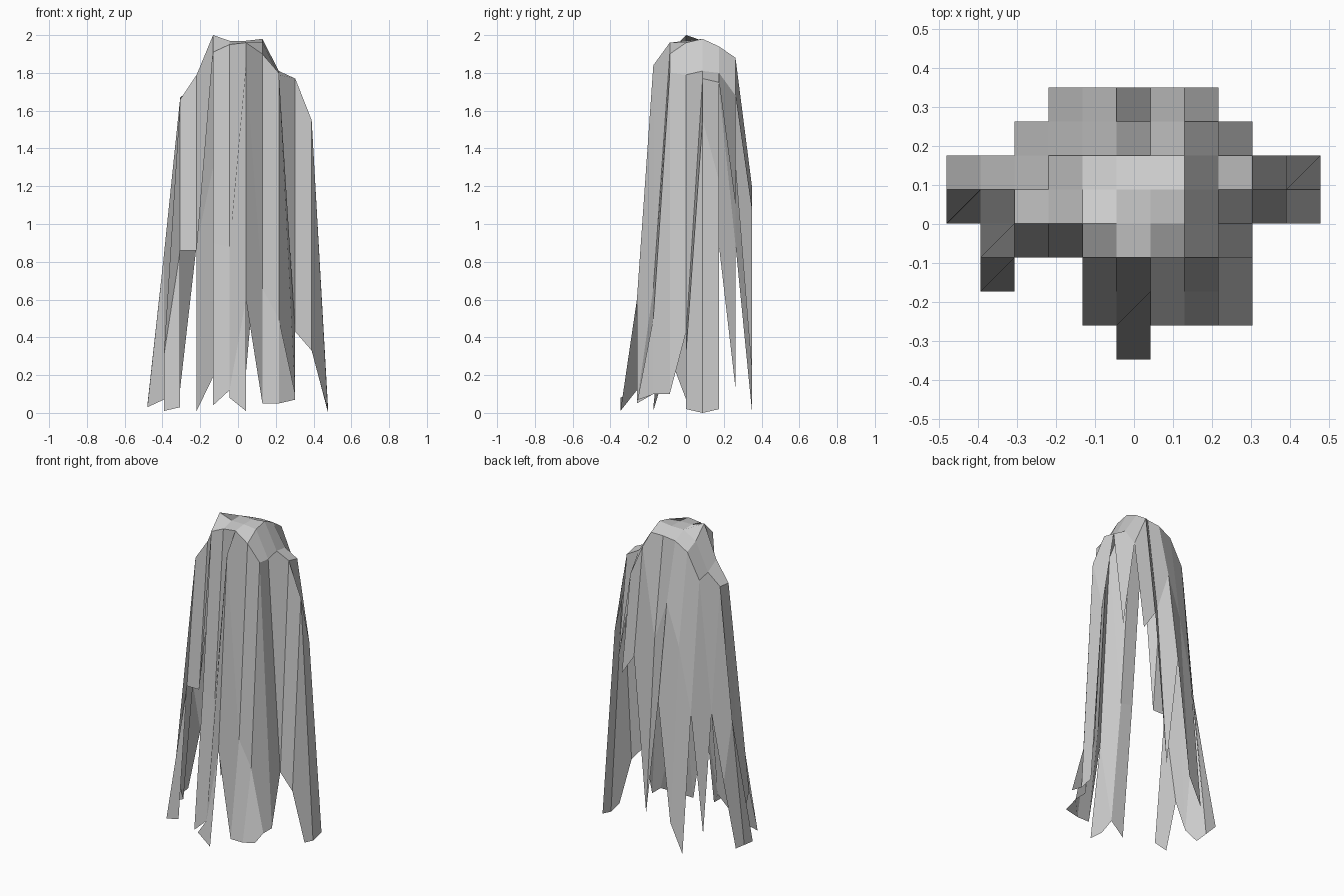
import bpy
import bmesh

cube = bpy.data.objects.get("Cube")
if cube:
    bpy.data.objects.remove(cube, do_unlink=True)

# Plain grey cloth
cloth = bpy.data.materials.new("grey cloth")
cloth.use_nodes = True
grey = (0.6, 0.6, 0.6, 1)
cloth.diffuse_color = grey
cloth.node_tree.nodes["Principled BSDF"].inputs["Base Color"].default_value = grey

# Square cloth weave, draped: each row runs left to right, rows run front to back
STEP = 0.087
X_START, Y_START = -0.48, -0.347
GAP = None

front_tip = (5, [0.08, 0.01])
front_hem = (4, [0.04, 0.12, 0.60, 0.05, 0.05, 0.07])
front_fold = (1, [0.01, 0.03, GAP, 0.90, 0.88, 1.84, 0.66, 0.50, 0.10])
front_brow = (1, [0.30, 0.86, 0.86, 1.91, 1.95, 1.96, 1.90, 1.80, 0.10])
crown_front = (0, [0.03, 0.07, 1.66, 1.79, 2.0, 1.97, 1.97, 1.96, 1.79, 0.43, 0.33, 0.02])
crown_back = (0, [0.04, 0.83, 1.67, 1.74, 1.92, 1.97, 1.97, 1.98, 1.81, 1.77, 1.55, 0])
back_brow = (0, [0.05, 0.45, 0.88, 1.72, 1.88, 1.93, 1.94, 1.94, 1.80, 1.75, 1.23, 0.02])
back_fold = (2, [0.13, 0.89, 1.30, 1.56, 1.30, 1.88, 1.68, 1.10])
back_hem = (3, [0.01, 0.19, 0.95, 0.21, 1.20, 1.07])

rows = [front_tip, front_hem, front_fold, front_brow, crown_front,
        crown_back, back_brow, back_fold, back_hem]


def drape_cloth(name, rows, material):
    """Join neighbouring weave points into one open sheet of flat quads."""
    bm = bmesh.new()
    points = {}
    for row, (start, heights) in enumerate(rows):
        for offset, height in enumerate(heights):
            if height is not GAP:
                column = start + offset
                place = (X_START + STEP * column, Y_START + STEP * row, height)
                points[column, row] = bm.verts.new(place)

    # A patch of cloth exists wherever all four corners do
    for column, row in points:
        corners = [(column, row), (column + 1, row),
                   (column + 1, row + 1), (column, row + 1)]
        if all(corner in points for corner in corners):
            bm.faces.new([points[corner] for corner in corners])

    mesh = bpy.data.meshes.new(name)
    bm.to_mesh(mesh)
    bm.free()
    mesh.materials.append(material)
    sheet = bpy.data.objects.new(name, mesh)
    bpy.context.collection.objects.link(sheet)
    return sheet


drape_cloth("draped_cloth", rows, cloth)
